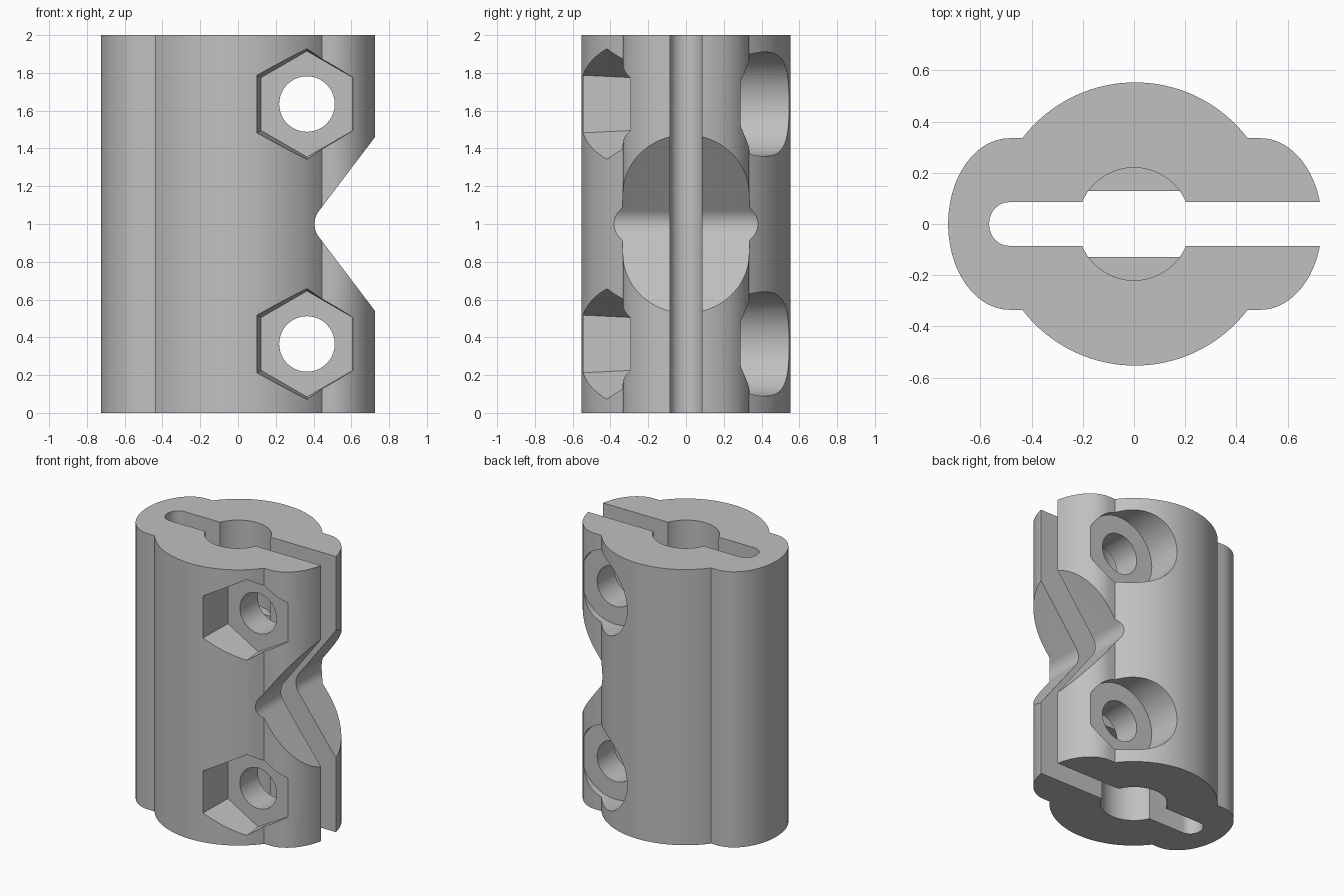
import bpy, bmesh
from math import sin, cos, pi, atan2, radians

cube = bpy.data.objects.get("Cube")
if cube:
    bpy.data.objects.remove(cube, do_unlink=True)

grey = bpy.data.materials.new("plain_grey")
grey.use_nodes = True
grey.diffuse_color = (0.53, 0.53, 0.53, 1)
grey.node_tree.nodes["Principled BSDF"].inputs["Base Color"].default_value = (0.53, 0.53, 0.53, 1)


def arc(cx, cy, rx, ry, start, end, n):
    """Points along an elliptical arc, both ends included."""
    steps = [start + (end - start) * i / n for i in range(n + 1)]
    return [(cx + rx * cos(t), cy + ry * sin(t)) for t in steps]


def ring(radius, n, turn=0.0):
    return arc(0, 0, radius, radius, turn, turn + 2 * pi, n)[:-1]


def prism(name, points, axis, low, high, centre=(0, 0), flare=1.0):
    """Extrude a 2D outline along y or z; flare scales the outline at high."""
    bm = bmesh.new()
    rows = []
    for level, scale in ((low, 1.0), (high, flare)):
        row = []
        for u, v in points:
            u, v = centre[0] + u * scale, centre[1] + v * scale
            row.append(bm.verts.new((u, v, level) if axis == "z" else (u, level, v)))
        rows.append(row)
    a, b = rows
    bm.faces.new(a)
    bm.faces.new(b)
    for i in range(len(a)):
        j = (i + 1) % len(a)
        bm.faces.new((a[i], a[j], b[j], b[i]))
    bmesh.ops.recalc_face_normals(bm, faces=bm.faces[:])
    mesh = bpy.data.meshes.new(name)
    bm.to_mesh(mesh)
    bm.free()
    mesh.materials.append(grey)
    obj = bpy.data.objects.new(name, mesh)
    bpy.context.collection.objects.link(obj)
    return obj


# Body: round core with a rounded lobe on each side
R, LOBE_X, LOBE_A, LOBE_B = 0.553, 0.49, 0.24, 0.335
meet = atan2(LOBE_B, 0.44)
outline = (arc(0, 0, R, R, meet, pi - meet, 40)
           + arc(-LOBE_X, 0, LOBE_A, LOBE_B, pi / 2, 1.5 * pi, 40)
           + arc(0, 0, R, R, pi + meet, 2 * pi - meet, 40)
           + arc(LOBE_X, 0, LOBE_A, LOBE_B, -pi / 2, pi / 2, 40))
outline = [(x + 0.004, y) for x, y in outline]
body = prism("clamp_body", outline, "z", 0, 2)

cutters = []

# Clamping slot, round at the closed end and open on the other side
slot = arc(-0.49, 0, 0.076, 0.085, pi / 2, 1.5 * pi, 16) + [(1, -0.085), (1, 0.085)]
cutters.append(prism("slot_cutter", slot, "z", -0.5, 2.5))

# Bore: round sockets at both ends, flat-sided passage between them
flat = atan2(0.13, 0.178)
passage = arc(0, 0, 0.22, 0.22, -flat, flat, 12) + arc(0, 0, 0.22, 0.22, pi - flat, pi + flat, 12)
cutters.append(prism("passage_cutter", passage, "z", -0.5, 2.5))
for low, high in ((-0.5, 0.6), (1.4, 2.5)):
    cutters.append(prism("socket_cutter", ring(0.22, 48), "z", low, high))

# V notch with a rounded tip
lean = atan2(0.46, 0.3485)
tip = arc(0.517, 1, 0.112, 0.112, pi / 2 + lean, 1.5 * pi - lean, 14)
reach = 0.46 + 1.32 * (1 - 0.725)
cutters.append(prism("notch_cutter", tip + [(1, 1 - reach), (1, 1 + reach)], "y", -1, 1))

# Bolt holes with flared hexagon nut pockets in front and round head recesses behind
for z in (0.365, 1.635):
    spot = (0.365, z)
    cutters.append(prism("bolt_hole_cutter", ring(0.147, 40), "y", -1, 1, spot))
    cutters.append(prism("nut_pocket_cutter", ring(0.28, 6, pi / 2), "y", -0.29, -0.7, spot, 1.143))
    cutters.append(prism("head_recess_cutter", ring(0.276, 48), "y", 0.288, 0.8, spot))

# Cut everything out of the body
bpy.ops.object.select_all(action="DESELECT")
body.select_set(True)
bpy.context.view_layer.objects.active = body
for cutter in cutters:
    mod = body.modifiers.new("cut", "BOOLEAN")
    mod.operation = "DIFFERENCE"
    mod.solver = "EXACT"
    mod.object = cutter
    bpy.ops.object.modifier_apply(modifier=mod.name)
    bpy.data.objects.remove(cutter, do_unlink=True)

bpy.ops.object.shade_smooth_by_angle(angle=radians(25))
